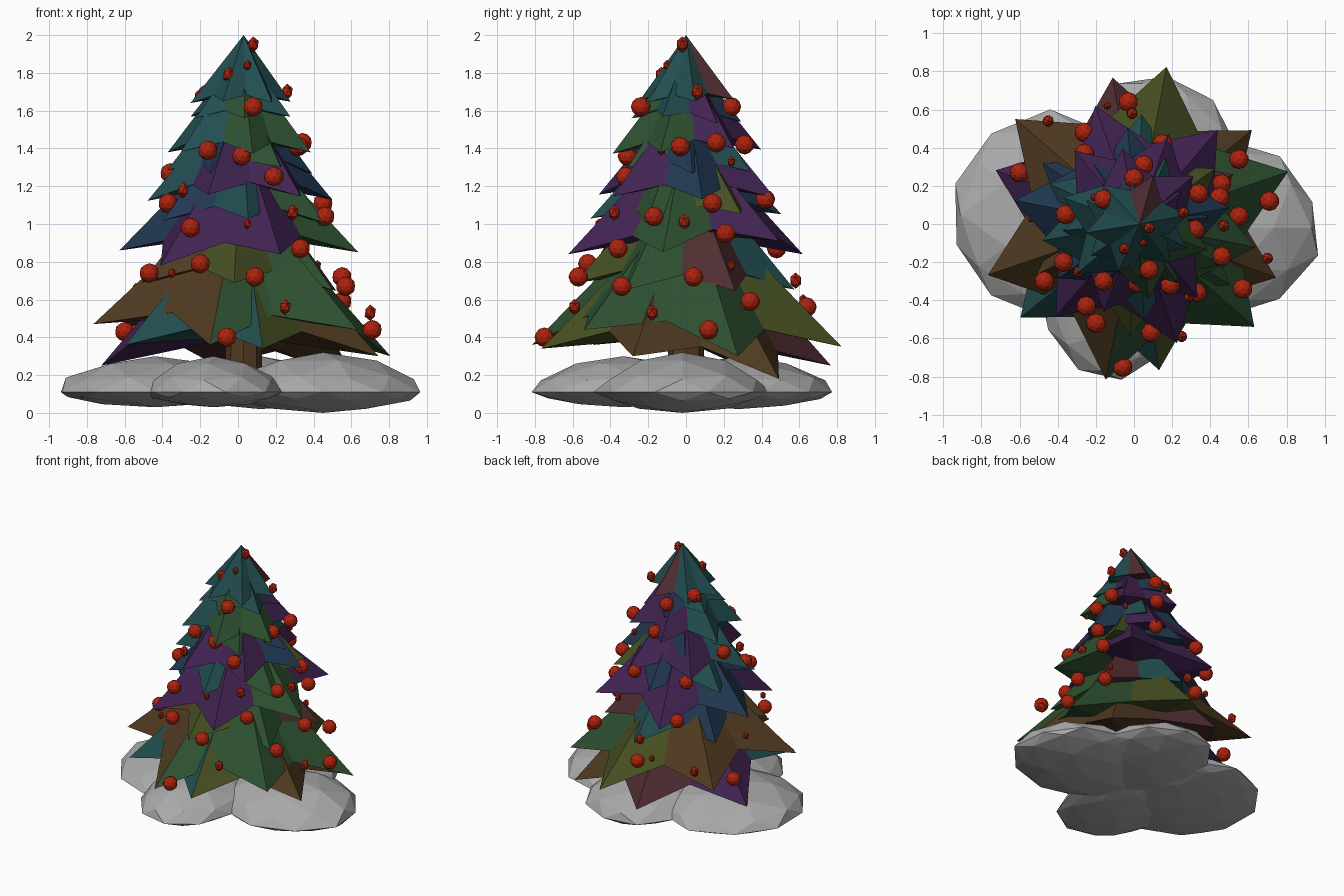
import bpy, bmesh, math, random

if "Cube" in bpy.data.objects:
    bpy.data.objects.remove(bpy.data.objects["Cube"])

random.seed(4)


def material(name, rgb):
    m = bpy.data.materials.new(name)
    m.diffuse_color = (*rgb, 1)
    m.use_nodes = True
    m.node_tree.nodes["Principled BSDF"].inputs["Base Color"].default_value = m.diffuse_color
    return m


COL = {
    "G": material("green", (0.027, 0.082, 0.030)),
    "T": material("teal", (0.016, 0.075, 0.080)),
    "P": material("purple", (0.054, 0.017, 0.085)),
    "B": material("brown", (0.080, 0.043, 0.015)),
    "O": material("olive", (0.062, 0.080, 0.016)),
    "M": material("maroon", (0.080, 0.026, 0.030)),
    "U": material("blue", (0.015, 0.040, 0.083)),
}
RED = material("ornament red", (0.42, 0.016, 0.004))
SNOW = material("snow grey", (0.40, 0.40, 0.40))
CX = 0.03  # tree axis


def finish(name, bm, mats):
    bmesh.ops.recalc_face_normals(bm, faces=bm.faces)
    me = bpy.data.meshes.new(name)
    bm.to_mesh(me)
    bm.free()
    for m in mats:
        me.materials.append(m)
    ob = bpy.data.objects.new(name, me)
    bpy.context.collection.objects.link(ob)
    return ob


def star_tier(name, radius, start, tips, apex, colours):
    """Six-pointed pleated cone; one colour per point, or two (one per half)."""
    bm = bmesh.new()
    pairs = colours if len(colours) == 12 else "".join(c * 2 for c in colours)
    keys = sorted(set(pairs))
    mean = sum(tips) / 6
    top = bm.verts.new((CX if apex > 1.9 else 0.015, 0, apex))
    under = bm.verts.new((0.015, 0, mean + radius * 0.16))
    rim = []
    for k in range(6):
        a = math.radians(start + 60 * k)
        b = a + math.radians(30)
        r = radius * random.uniform(0.98, 1.02)
        rim.append(bm.verts.new((0.01 + r * math.cos(a), r * math.sin(a), tips[k])))
        z = (tips[k] + tips[(k + 1) % 6]) / 2 + radius * 0.14
        v = radius * 0.66
        rim.append(bm.verts.new((0.01 + v * math.cos(b), v * math.sin(b), z)))
    for k in range(6):
        for h in (0, 1):
            for c in (top, under):
                f = bm.faces.new((rim[2 * k - 1 + h], rim[2 * k + h], c))
                f.material_index = keys.index(pairs[2 * k + h])
    finish(name, bm, [COL[c] for c in keys])


def level(z, spread=0.03):
    return [z + random.uniform(-spread, spread) for _ in range(6)]


# Branch tiers, bottom to top: an outer star over a second, turned star
star_tier("bottom_branches_lower", 0.79, 39, [0.18, 0.25, 0.25, 0.36, 0.34, 0.30],
          1.12, "BBMMPPTTTOBB")
star_tier("bottom_branches_upper", 0.83, 19, [0.30, 0.35, 0.45, 0.47, 0.36, 0.44],
          1.20, "GGOOBBBBBGGG")
star_tier("fourth_branches_lower", 0.58, -33, level(0.67), 1.36, "GMTUBO")
star_tier("fourth_branches_upper", 0.65, -71, [0.84, 0.85, 0.91, 0.84, 0.86, 0.78],
          1.52, "PGPPUP")
star_tier("third_branches_lower", 0.50, -85, level(1.03), 1.60, "TGOUTU")
star_tier("third_branches_upper", 0.50, -110, level(1.15), 1.72, "PPUPPT")
star_tier("second_branches_lower", 0.38, -55, level(1.28, 0.02), 1.79, "GUTUTU")
star_tier("second_branches_upper", 0.40, -80, level(1.39, 0.02), 1.89, "GGPPTT")
star_tier("top_branches_lower", 0.29, -85, level(1.55, 0.02), 1.92, "GTPUTT")
star_tier("top_branches_upper", 0.27, -110, level(1.65, 0.01), 2.0, "TTTMTT")

# Trunk
bm = bmesh.new()
bmesh.ops.create_cone(bm, cap_ends=True, segments=8, radius1=0.10, radius2=0.08, depth=0.9)
bmesh.ops.translate(bm, vec=(CX, 0, 0.6), verts=bm.verts)
finish("trunk", bm, [COL["B"]])


# Snow mounds: lens-shaped faceted lumps with a thin rim
def mound(name, x, y, rx, ry, up, down, turn):
    bm = bmesh.new()
    bmesh.ops.create_icosphere(bm, subdivisions=2, radius=1)
    for v in bm.verts:
        n = v.co.copy()
        a = math.atan2(n.y, n.x) + turn
        r = math.hypot(n.x, n.y) * random.uniform(0.97, 1.05)
        h = (up if n.z > 0 else down) * abs(n.z) ** 1.4
        v.co = (x + rx * r * math.cos(a), y + ry * r * math.sin(a),
                0.11 + math.copysign(h, n.z))
    finish(name, bm, [SNOW])


mound("snow_left", -0.44, 0.05, 0.53, 0.53, 0.19, 0.08, 0.0)
mound("snow_right", 0.45, -0.02, 0.52, 0.45, 0.21, 0.11, 0.0)
mound("snow_front", -0.13, -0.33, 0.37, 0.49, 0.19, 0.08, 0.8)
mound("snow_back", 0.12, 0.28, 0.42, 0.50, 0.19, 0.09, 0.5)


# Ornaments
def ornaments(name, places, subdiv, radius, stretch):
    for i, p in enumerate(places):
        bm = bmesh.new()
        r = radius[i % len(radius)]
        bmesh.ops.create_icosphere(bm, subdivisions=subdiv, radius=r)
        bmesh.ops.scale(bm, vec=(1, 1, stretch), verts=bm.verts)
        bmesh.ops.translate(bm, vec=p, verts=bm.verts)
        finish(f"{name}_{i + 1}", bm, [RED])


ornaments("round_ornament", [
    (0.08, -0.24, 1.62), (0.0, 0.24, 1.62), (-0.16, 0.13, 1.69), (0.32, -0.03, 1.41),
    (0.34, 0.16, 1.43), (0.05, 0.31, 1.42), (-0.16, -0.30, 1.39), (0.02, -0.31, 1.36),
    (0.19, -0.32, 1.25), (-0.36, 0.05, 1.27), (-0.37, -0.20, 1.11), (-0.26, 0.37, 1.13),
    (0.15, 0.42, 1.13), (0.45, 0.14, 1.11), (0.46, -0.17, 1.04), (-0.25, -0.43, 0.98),
    (0.46, 0.21, 0.95), (0.33, -0.36, 0.87), (-0.26, 0.48, 0.87), (-0.20, -0.52, 0.79),
    (-0.47, -0.30, 0.74), (0.09, -0.57, 0.72), (0.55, 0.04, 0.72), (-0.60, 0.27, 0.43),
    (0.57, -0.34, 0.67), (0.55, 0.34, 0.59), (-0.03, 0.64, 0.56),
    (0.71, 0.12, 0.44), (-0.06, -0.75, 0.40)], 2, [0.052], 1)
ornaments("small_ornament", [
    (0.08, -0.02, 1.95), (0.05, -0.10, 1.84), (-0.05, -0.13, 1.79), (-0.21, 0.14, 1.68),
    (0.26, 0.06, 1.70), (0.33, -0.13, 1.39), (-0.29, -0.25, 1.18), (0.28, 0.24, 1.33),
    (0.29, -0.38, 1.06), (0.05, -0.46, 1.00), (0.47, -0.01, 1.01), (-0.35, -0.45, 0.74),
    (-0.01, 0.58, 0.70), (0.42, 0.24, 0.78), (0.25, -0.59, 0.56), (-0.14, 0.62, 0.60),
    (0.70, -0.18, 0.53), (-0.54, 0.03, 0.66), (-0.45, 0.54, 0.55)],
    1, [0.033, 0.022], 1.3)
